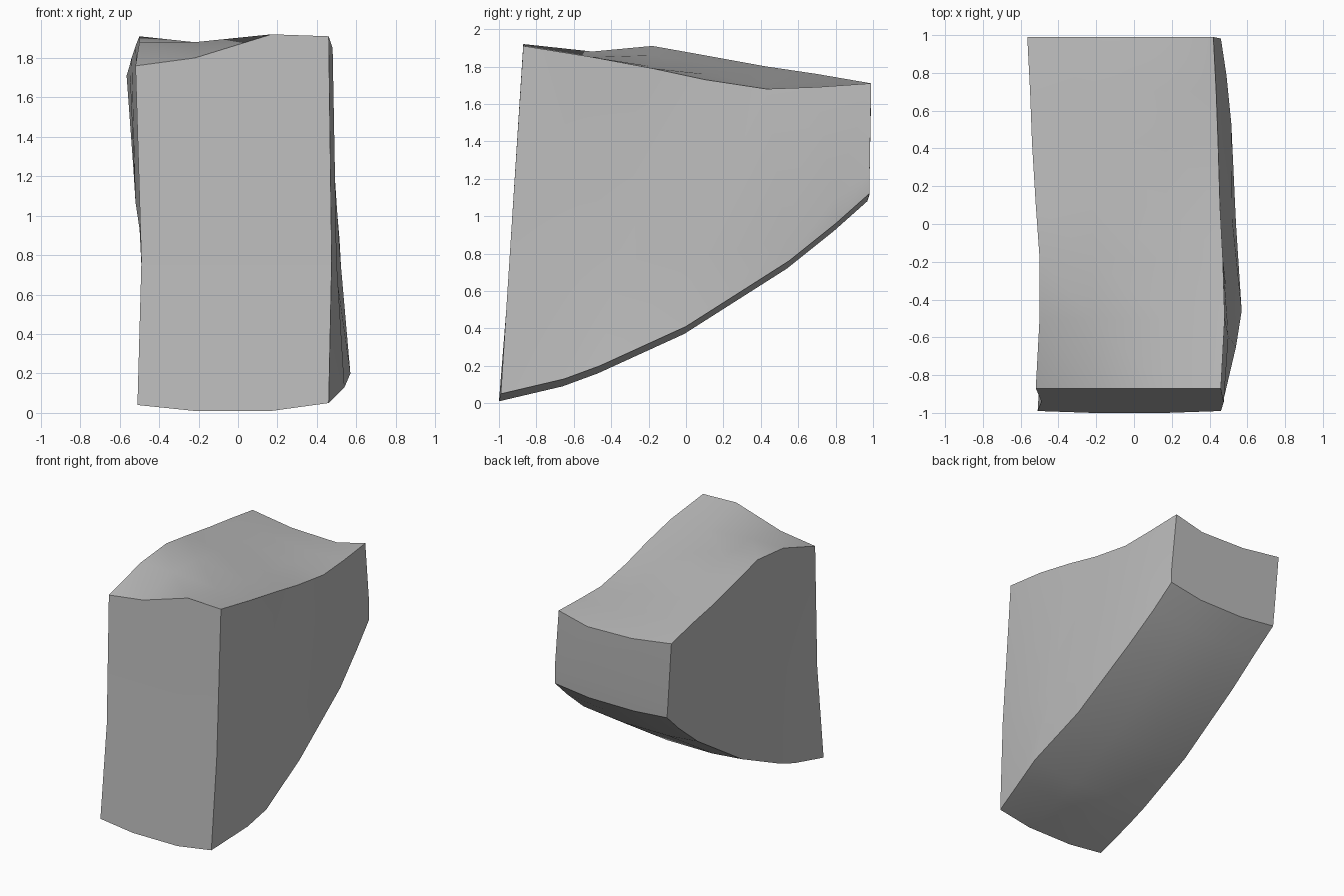
import bpy
import bmesh
import math
from mathutils import Vector

default_cube = bpy.data.objects.get("Cube")
if default_cube:
    bpy.data.objects.remove(default_cube, do_unlink=True)

# Single stone colour
stone_grey = bpy.data.materials.new("stone_grey")
stone_grey.use_nodes = True
stone_colour = (0.5, 0.5, 0.5, 1.0)
stone_grey.diffuse_color = stone_colour
stone_grey.node_tree.nodes["Principled BSDF"].inputs["Base Color"].default_value = stone_colour

# Underside curve, front to back: y, z, left-hand x, right-hand x
UNDERSIDE = [
    (-.99, .05, -.51, .46), (-.65, .13, -.49, .54), (-.46, .20, -.49, .57),
    (0, .41, -.49, .54), (.55, .76, -.49, .51), (.8, .96, -.5, .48),
    (.98, 1.12, -.52, .46),
]
# Broken top: y, four heights across x, then the two outer x values
TOP = [
    (-.87, 1.76, 1.80, 1.92, 1.91, -.52, .46), (-.5, 1.88, 1.88, 1.85, 1.85, -.50, .48),
    (-.18, 1.91, 1.86, 1.80, 1.79, -.50, .47), (.1, 1.86, 1.82, 1.76, 1.73, -.52, .455),
    (.43, 1.80, 1.76, 1.70, 1.68, -.54, .445), (.7, 1.76, 1.72, 1.68, 1.69, -.55, .435),
    (.99, 1.71, 1.66, 1.65, 1.71, -.565, .42),
]
# Dented crease around the sides: outer x values
CREASE = [(-.49, .475), (-.47, .5), (-.47, .49), (-.48, .52),
          (-.49, .515), (-.52, .49), (-.53, .46)]
INNER_X = (-.22, .17)


def crease_point(low, high, x):
    """Point on the side between a bottom and a top corner."""
    z = max(.77, low.z + .12)
    point = low.lerp(high, (z - low.z) / (high.z - low.z))
    point.x = x
    return point


def section(under, top, crease):
    """Closed ring of ten points around the block."""
    yb, zb, bottom_left, bottom_right = under
    yt, *heights, top_left, top_right = top
    bottom = [Vector((bottom_left, yb, zb - .01))]
    bottom += [Vector((x, yb - .01, zb - .04)) for x in INNER_X]
    bottom.append(Vector((bottom_right, yb, zb)))
    across = (top_left, *INNER_X, top_right)
    upper = [Vector((x, yt, z)) for x, z in zip(across, heights)]
    right_mid = crease_point(bottom[-1], upper[-1], crease[1])
    left_mid = crease_point(bottom[0], upper[0], crease[0])
    return bottom + [right_mid] + upper[::-1] + [left_mid]


# Loft the rings from front to back
bm = bmesh.new()
rings = [[bm.verts.new(p) for p in section(*parts)]
         for parts in zip(UNDERSIDE, TOP, CREASE)]
for ring, following in zip(rings, rings[1:]):
    for i in range(len(ring)):
        j = (i + 1) % len(ring)
        bm.faces.new((ring[i], ring[j], following[j], following[i]))

# Front and back faces
for ring in (rings[0], rings[-1]):
    bottom, right_mid, upper, left_mid = ring[:4], ring[4], ring[8:4:-1], ring[9]
    bm.faces.new((*bottom, right_mid, left_mid))
    bm.faces.new((left_mid, right_mid, *upper[::-1]))

bmesh.ops.recalc_face_normals(bm, faces=bm.faces[:])
mesh = bpy.data.meshes.new("stone_block")
bm.to_mesh(mesh)
bm.free()
mesh.materials.append(stone_grey)
stone_block = bpy.data.objects.new("stone_block", mesh)
bpy.context.collection.objects.link(stone_block)

# Soft faces with crisp outer edges
bpy.ops.object.select_all(action='DESELECT')
stone_block.select_set(True)
bpy.context.view_layer.objects.active = stone_block
bpy.ops.object.shade_smooth_by_angle(angle=math.radians(35))
